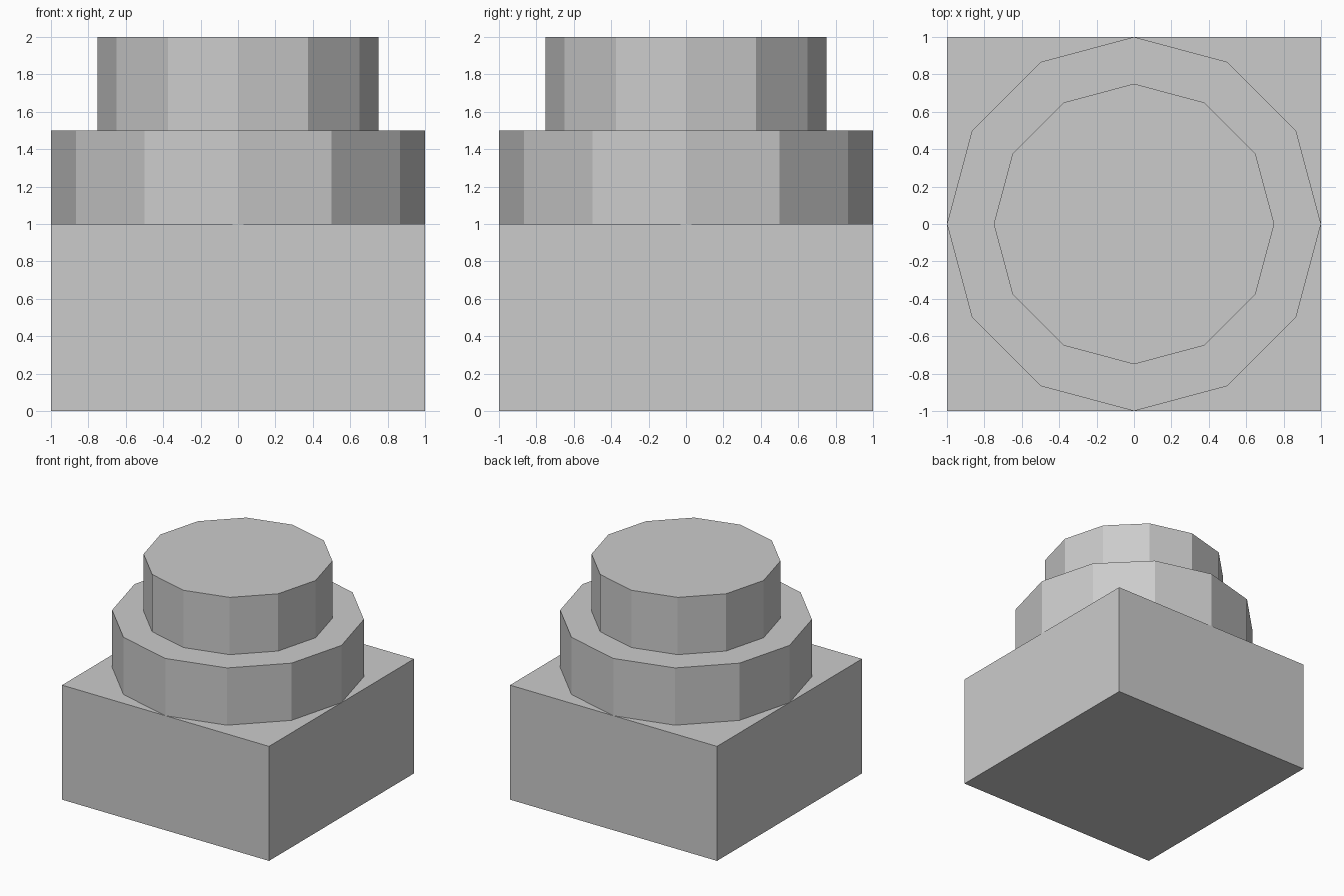
import bpy

if "Cube" in bpy.data.objects:
    bpy.data.objects.remove(bpy.data.objects["Cube"])

SIDES = 12


def add_tier(name, radius, bottom, height):
    """Flat-shaded twelve-sided disc standing on z = bottom."""
    bpy.ops.mesh.primitive_cylinder_add(
        vertices=SIDES, radius=radius, depth=height,
        location=(0, 0, bottom + height / 2))
    bpy.context.object.name = name


# Square base block
bpy.ops.mesh.primitive_cube_add(size=1, location=(0, 0, 0.5))
base = bpy.context.object
base.name = "base_block"
base.dimensions = (2, 2, 1)
bpy.ops.object.transform_apply(location=False, rotation=False, scale=True)

# Two stacked round tiers
add_tier("lower_tier", 1.0, 1.0, 0.5)
add_tier("upper_tier", 0.75, 1.5, 0.5)
